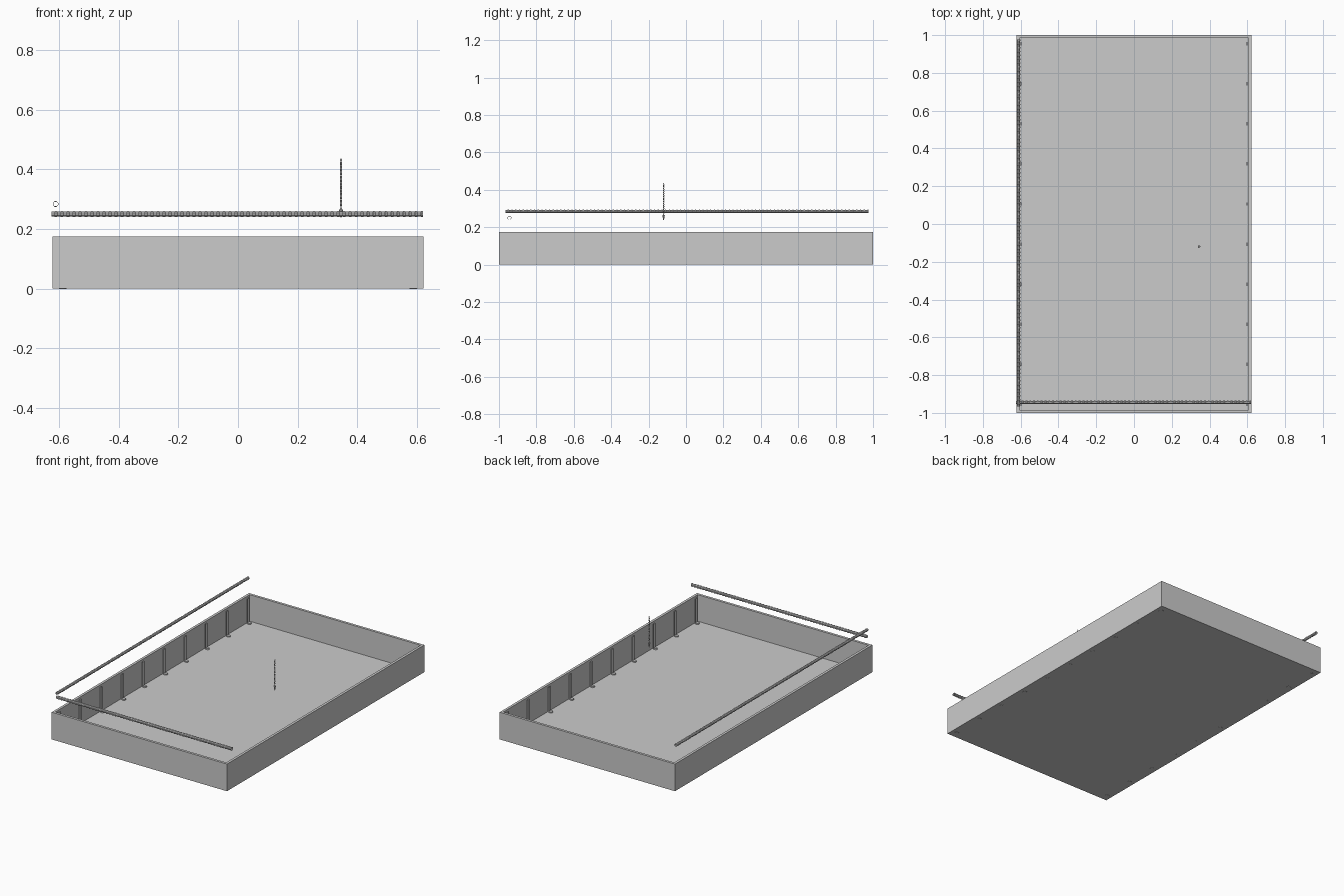
import bpy, bmesh, math
from mathutils import Matrix, Vector

if "Cube" in bpy.data.objects:
    bpy.data.objects.remove(bpy.data.objects["Cube"])


def finish(name, bm):
    mesh = bpy.data.meshes.new(name)
    bm.normal_update()
    bm.to_mesh(mesh)
    bm.free()
    ob = bpy.data.objects.new(name, mesh)
    bpy.context.collection.objects.link(ob)
    return ob


def add_box(bm, lo, hi):
    lo, hi = Vector(lo), Vector(hi)
    m = Matrix.Translation((lo + hi) / 2) @ Matrix.Diagonal((*(hi - lo), 1))
    return bmesh.ops.create_cube(bm, size=1, matrix=m)["verts"]


# Open tray: inset the top face and sink it to make the thin floor
HX, HY, H, FLOOR, WALL = 0.622, 1.0, 0.175, 0.005, 0.023
bm = bmesh.new()
add_box(bm, (-HX, -HY, 0.001), (HX, HY, H))
bm.normal_update()
top = max(bm.faces, key=lambda f: f.calc_center_median().z)
bmesh.ops.inset_region(bm, faces=[top], thickness=WALL)
sunk = bmesh.ops.extrude_face_region(bm, geom=[top])["geom"]
for v in [g for g in sunk if isinstance(g, bmesh.types.BMVert)]:
    v.co.z = FLOOR
if top.is_valid:
    bm.faces.remove(top)
bmesh.ops.recalc_face_normals(bm, faces=bm.faces)
finish("tray", bm)

# Wall brackets: upright strap, foot and bolt through the floor
inner = HX - WALL
bm = bmesh.new()
for i in range(10):
    y = -0.955 + i * 0.2122
    add_box(bm, (inner - 0.004, y - 0.009, 0), (inner + 0.001, y + 0.009, 0.165))
    add_box(bm, (inner - 0.020, y - 0.009, 0.003), (inner, y + 0.009, 0.008))
    bmesh.ops.create_cone(bm, cap_ends=True, segments=12, radius1=0.012, radius2=0.012,
                          depth=0.012, matrix=Matrix.Translation((inner - 0.012, y, 0.006)))
brackets = finish("wall_brackets", bm)
mod = brackets.modifiers.new("mirror", "MIRROR")
mod.use_axis[0] = True
mod.use_mirror_merge = False


# Ribbed bars: open ended tubes with a repeating raised rib
def ribbed_bar(name, start, end, radius, pitch=0.02, sides=8):
    start, end = Vector(start), Vector(end)
    d = end - start
    rot = d.to_track_quat("Z", "Y").to_matrix()
    n = round(d.length / pitch)
    step = d.length / n
    bm = bmesh.new()
    prev = None
    for i in range(n):
        for t, r in ((0, 0.8), (0.5, 0.8), (0.6, 1.0), (0.9, 1.0)):
            ring = []
            for k in range(sides):
                a = math.tau * (k + 0.5) / sides
                p = Vector((math.cos(a) * r * radius, math.sin(a) * r * radius, (i + t) * step))
                ring.append(bm.verts.new(start + rot @ p))
            if prev:
                for k in range(sides):
                    j = (k + 1) % sides
                    bm.faces.new((prev[k], prev[j], ring[j], ring[k]))
            prev = ring
    return finish(name, bm)


ribbed_bar("front_ribbed_bar", (-0.625, -0.944, 0.250), (0.622, -0.944, 0.250), 0.011)
ribbed_bar("side_ribbed_bar", (-0.611, -0.965, 0.284), (-0.611, 0.978, 0.284), 0.010)


# Hanging chain: alternating oval links with a weight at the lower end
def add_link(bm, centre, turn, major=0.0042, minor=0.0012, stretch=2.0):
    rings = []
    for i in range(10):
        a = math.tau * i / 10
        ring = []
        for k in range(5):
            b = math.tau * k / 5
            r = major + minor * math.cos(b)
            p = Vector((r * math.cos(a), minor * math.sin(b), r * math.sin(a) * stretch))
            ring.append(bm.verts.new(centre + Matrix.Rotation(turn, 3, "Z") @ p))
        rings.append(ring)
    for i in range(10):
        q, r = rings[i], rings[(i + 1) % 10]
        for k in range(5):
            j = (k + 1) % 5
            bm.faces.new((q[k], q[j], r[j], r[k]))


bm = bmesh.new()
for i in range(14):
    add_link(bm, Vector((0.345, -0.12, 0.276 + i * 0.0115)), math.radians(-45 + 90 * (i % 2)))
bmesh.ops.recalc_face_normals(bm, faces=bm.faces)
finish("hanging_chain", bm)
bm = bmesh.new()
bmesh.ops.create_cone(bm, cap_ends=True, segments=8, radius1=0.002, radius2=0.007,
                      depth=0.028, matrix=Matrix.Translation((0.345, -0.12, 0.252)))
finish("chain_weight", bm)
